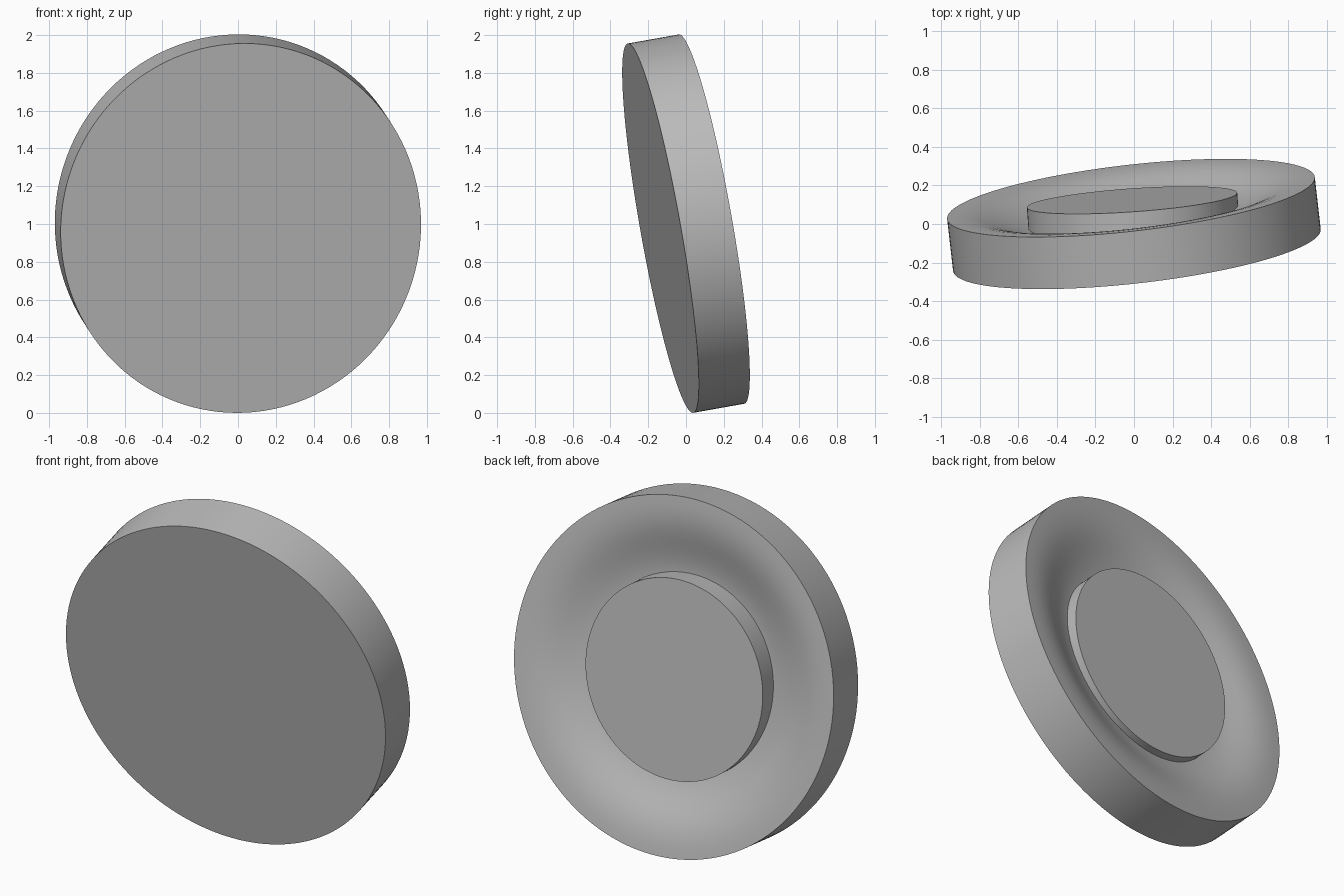
import bpy, bmesh
from math import sin, cos, tau, radians

cube = bpy.data.objects.get("Cube")
if cube:
    bpy.data.objects.remove(cube, do_unlink=True)

grey = bpy.data.materials.new("plain grey")
grey.use_nodes = True
grey.diffuse_color = (0.5, 0.5, 0.5, 1)
grey.node_tree.nodes["Principled BSDF"].inputs["Base Color"].default_value = (0.5, 0.5, 0.5, 1)


def lathe(name, profile, centre, pitch, yaw, scale, sides=128):
    """Turn a (radius, depth) profile around the local y axis, capping both ends."""
    bm = bmesh.new()
    rings = [[bm.verts.new((r * cos(tau * i / sides), y, r * sin(tau * i / sides)))
              for i in range(sides)] for r, y in profile]
    for a, b in zip(rings, rings[1:]):
        for i in range(sides):
            j = (i + 1) % sides
            bm.faces.new((a[i], a[j], b[j], b[i]))
    bm.faces.new(rings[0])
    bm.faces.new(rings[-1])
    bmesh.ops.recalc_face_normals(bm, faces=bm.faces)
    mesh = bpy.data.meshes.new(name)
    bm.to_mesh(mesh)
    bm.free()
    mesh.materials.append(grey)
    obj = bpy.data.objects.new(name, mesh)
    bpy.context.collection.objects.link(obj)
    obj.location = centre
    obj.rotation_euler = (radians(pitch), 0, radians(yaw))
    obj.scale = (scale[0], 1, scale[1])
    bpy.ops.object.select_all(action="DESELECT")
    obj.select_set(True)
    bpy.context.view_layer.objects.active = obj
    bpy.ops.object.shade_smooth_by_angle(angle=radians(30))
    return obj


# Thick disc: flat front, straight wall, dished back with a soft lip
dish = [(1, 0), (1, 0.276), (0.95, 0.275), (0.9, 0.271), (0.85, 0.263), (0.8, 0.25),
        (0.75, 0.233), (0.7, 0.214), (0.65, 0.197), (0.6, 0.183), (0.55, 0.174), (0.45, 0.165)]
lathe("dished_disc", dish, (0.015, -0.135, 0.978), 10, 6.5, (0.96, 0.993))

# Raised round boss in the dish, tilted a little less than the disc
boss = [(1, -0.16), (1, 0)]
lathe("centre_boss", boss, (-0.01, 0.124, 1.005), 6.2, 4, (0.547, 0.563))
